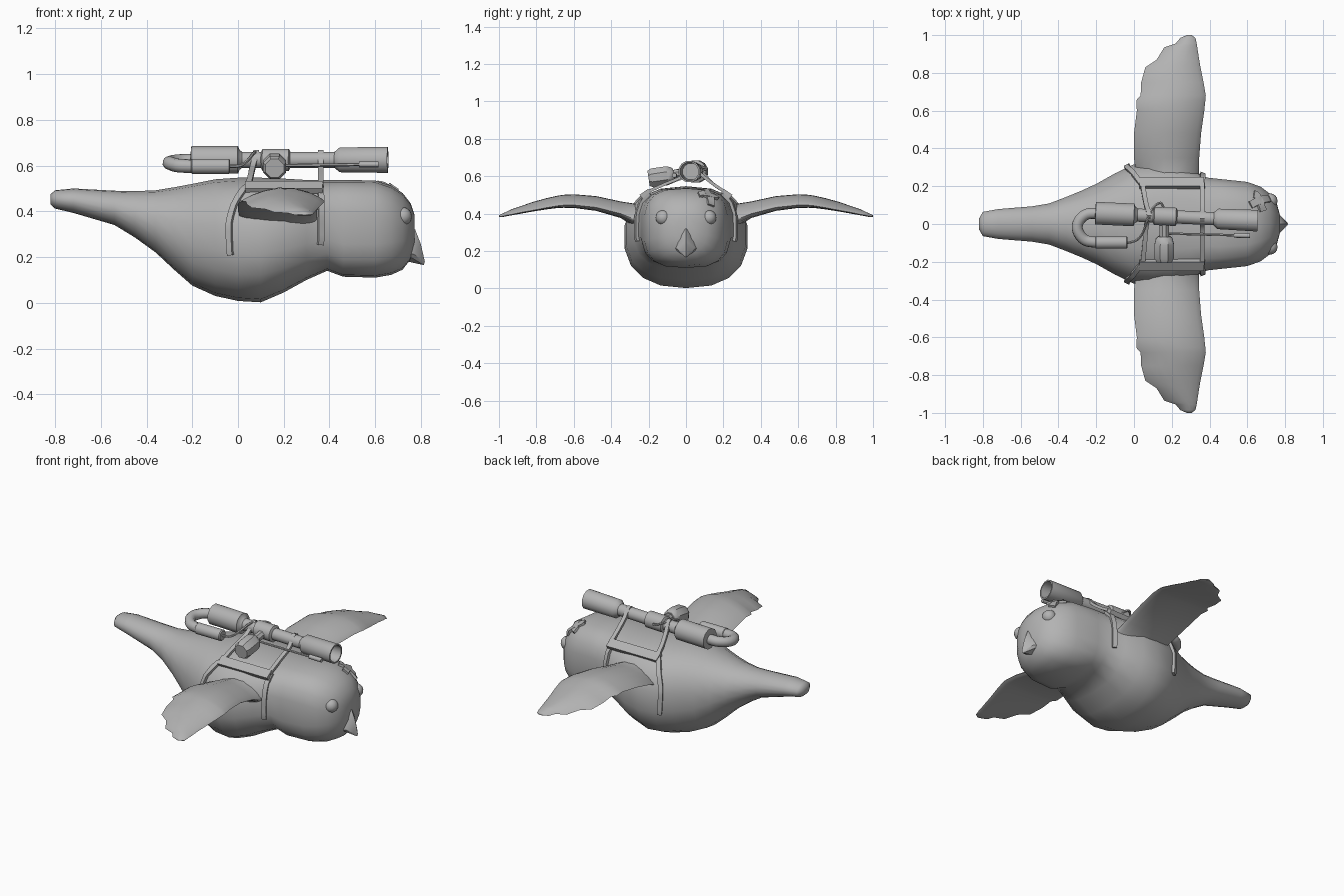
import bpy, bmesh, math
from mathutils import Vector
from mathutils.bvhtree import BVHTree

if "Cube" in bpy.data.objects:
    bpy.data.objects.remove(bpy.data.objects["Cube"])

grey = bpy.data.materials.new("plain_grey")
grey.diffuse_color = (0.45, 0.45, 0.45, 1)
grey.use_nodes = True
grey.node_tree.nodes["Principled BSDF"].inputs["Base Color"].default_value = grey.diffuse_color


def finish(name, bm, angle=50):
    bmesh.ops.recalc_face_normals(bm, faces=bm.faces)
    me = bpy.data.meshes.new(name)
    bm.to_mesh(me)
    bm.free()
    ob = bpy.data.objects.new(name, me)
    bpy.context.collection.objects.link(ob)
    me.materials.append(grey)
    bpy.ops.object.select_all(action='DESELECT')
    ob.select_set(True)
    bpy.context.view_layer.objects.active = ob
    bpy.ops.object.shade_smooth_by_angle(angle=math.radians(angle))
    return ob


def loft(name, rings, angle=50):
    """Skin a list of equal-length point rings and cap both ends."""
    bm = bmesh.new()
    vs = [[bm.verts.new(p) for p in r] for r in rings]
    n = len(vs[0])
    for a, b in zip(vs, vs[1:]):
        for i in range(n):
            j = (i + 1) % n
            bm.faces.new((a[i], a[j], b[j], b[i]))
    bm.faces.new(vs[0])
    bm.faces.new(vs[-1])
    return finish(name, bm, angle)


def circle(c, u, v, r, n):
    return [c + (u * math.cos(t) + v * math.sin(t)) * r
            for t in (2 * math.pi * (i + 0.5) / n for i in range(n))]


def lathe(name, a, b, profile, n=12):
    """Revolve (distance fraction, radius) pairs about the line a-b."""
    a, b = Vector(a), Vector(b)
    d = (b - a).normalized()
    u = d.cross(Vector((0, 0, 1))).normalized()
    v = u.cross(d)
    return loft(name, [circle(a.lerp(b, f), u, v, r, n) for f, r in profile], 40)


def smooth_path(pts, k=4):
    """Catmull-Rom interpolation through the points."""
    p = [Vector(q) for q in pts]
    p = [2 * p[0] - p[1]] + p + [2 * p[-1] - p[-2]]
    out = []
    for i in range(1, len(p) - 2):
        a, b, c, d = p[i - 1:i + 3]
        for s in range(k):
            t = s / k
            out.append(0.5 * (2 * b + (c - a) * t + (2 * a - 5 * b + 4 * c - d) * t * t
                              + (3 * b - a - 3 * c + d) * t ** 3))
    return out + [p[-2]]


def tangent(p, i):
    return (p[min(i + 1, len(p) - 1)] - p[max(i - 1, 0)]).normalized()


def tube(name, pts, r, n=10):
    p = smooth_path(pts)
    rings = []
    for i, c in enumerate(p):
        t = tangent(p, i)
        u = t.cross(Vector((0.05, 0.1, 1))).normalized()
        rings.append(circle(c, u, u.cross(t), r, n))
    return loft(name, rings)


def ribbon(name, pts, normals, width, thick):
    rings = []
    for i, c in enumerate(pts):
        t = tangent(pts, i)
        side = t.cross(normals[i]).normalized() * width / 2
        up = side.cross(t).normalized() * thick / 2
        rings.append([c + side + up, c - side + up, c - side - up, c + side - up])
    return loft(name, rings, 35)


# Body, head and tail: x, bottom, top, half width, squareness
stations = [
    (-.82, .43, .475, .03, 2), (-.80, .412, .492, .065, 2), (-.72, .393, .50, .08, 2),
    (-.54, .34, .49, .095, 2), (-.45, .285, .488, .11, 2), (-.36, .22, .492, .145, 2.1),
    (-.28, .145, .505, .178, 2.2), (-.20, .075, .52, .215, 2.3), (-.10, .03, .54, .272, 2.3),
    (0, .008, .547, .32, 2.4), (.10, .002, .547, .332, 2.4), (.20, .045, .543, .325, 2.5),
    (.30, .10, .537, .285, 2.7), (.39, .14, .536, .248, 2.9), (.46, .114, .537, .24, 3.1),
    (.60, .11, .535, .225, 3), (.67, .122, .512, .20, 2.7), (.72, .145, .48, .162, 2.5),
    (.755, .19, .435, .115, 2.3), (.772, .25, .385, .05, 2)]
N = 18
rings = []
for x, lo, hi, w, e in stations:
    ring = []
    for i in range(N):
        t = 2 * math.pi * (i + 0.5) / N
        c, s = math.cos(t), math.sin(t)
        ring.append((x, math.copysign(abs(c) ** (2 / e), c) * w,
                     (lo + hi) / 2 + math.copysign(abs(s) ** (2 / e), s) * (hi - lo) / 2))
    rings.append(ring)
body = loft("body", rings, 70)
me = body.data
skin = BVHTree.FromPolygons([v.co.copy() for v in me.vertices], [list(p.vertices) for p in me.polygons])


def on_skin(pts, lift):
    """Snap a smoothed path onto the body and return points with normals."""
    hits = [skin.find_nearest(p) for p in smooth_path(pts)]
    return [h[0] + h[1] * lift for h in hits], [h[1] for h in hits]


# Wings: y, trailing x, leading x, z, thickness (ragged feather edge)
wing = [
    (.18, .03, .36, .36, .22), (.27, .01, .345, .39, .13), (.35, 0, .345, .422, .09),
    (.48, 0, .355, .455, .08), (.60, .015, .372, .468, .074), (.655, .012, .378, .467, .07),
    (.68, .035, .38, .465, .067), (.75, .038, .368, .453, .06), (.83, .06, .352, .435, .05),
    (.87, .12, .345, .424, .043), (.935, .16, .335, .407, .032), (.955, .22, .332, .40, .026),
    (.985, .245, .325, .39, .018), (1.0, .28, .305, .387, .008)]
us = [0, .04, .14, .28, .45, .65, .82, .93, .98, 1]
loop = [(u, 1) for u in us] + [(u, -1) for u in us[-2:0:-1]]
for s, side in ((1, "left"), (-1, "right")):
    rings = []
    for y, xt, xl, z, t in wing:
        droop = .022 * min(1, (xl - xt) / .33)
        rings.append([(xt + (xl - xt) * u, s * y,
                       z - droop * (2 * u - 1) ** 2 + d * t / 2 * abs(math.sin(math.pi * u ** 1.15)) ** .7)
                      for u, d in loop])
    loft(side + "_wing", rings, 75)

    # Eyes
    bm = bmesh.new()
    bmesh.ops.create_uvsphere(bm, u_segments=16, v_segments=10, radius=.04)
    bmesh.ops.translate(bm, verts=bm.verts, vec=(.72, s * .122, .378))
    finish(side + "_eye", bm)

    # Harness: rear and front side straps, and top rail
    for nm, pts in (
            ("rear", [(.045, .21, .53), (.0, .27, .47), (-.04, .31, .38), (-.05, .33, .29), (-.045, .33, .2)]),
            ("front", [(.365, .2, .53), (.365, .25, .46), (.365, .27, .35), (.365, .27, .25)])):
        p, nn = on_skin([(x, s * y, z) for x, y, z in pts], .004)
        ribbon(f"{side}_{nm}_strap", p, nn, .026, .024)
    p, nn = on_skin([(x, s * .225, .515) for x in (.03, .2, .375)], .008)
    p = [Vector((q.x, s * .217, .505)) for q in p]
    ribbon(side + "_harness_rail", p, [Vector((0, s * .7, 1))] * len(p), .055, .028)

# Beak: hooked wedge
bm = bmesh.new()
for co in [(.74, 0, .345), (.775, 0, .32), (.80, 0, .255), (.817, 0, .18), (.812, 0, .165),
           (.76, 0, .18), (.72, 0, .185)] + [
           (x, s * y, z) for s in (1, -1)
           for x, y, z in ((.73, .068, .215), (.77, .05, .212), (.765, .03, .29), (.80, .02, .19))]:
    bm.verts.new(co)
bmesh.ops.convex_hull(bm, input=bm.verts)
finish("beak", bm, 30)

# Crossed patch on the head
for k, (a, b) in enumerate((((.615, .10), (.735, .155)), ((.655, .19), (.695, .07)))):
    pts = [(a[0] + (b[0] - a[0]) * f, a[1] + (b[1] - a[1]) * f, .55 - .06 * f * (k == 0) - .03) for f in (0, .5, 1)]
    p, nn = on_skin(pts, .005)
    ribbon(f"head_patch_{k + 1}", p, nn, .04, .014)


# Launcher, slightly skewed to the body axis
def axis(x, z=.625):
    return Vector((x, .048 - .047 * x, z))


def barrel(name, prof):
    a, b = prof[0][0], max(q[0] for q in prof)
    lathe(name, axis(a), axis(b), [((x - a) / (b - a), r) for x, r in prof])


barrel("rear_canister", [(-.205, .05), (-.203, .062), (0, .062), (.006, .045), (.02, .035)])
barrel("barrel", [(0, .036), (.45, .036)])
barrel("barrel_collar", [(.10, .034), (.108, .05), (.222, .05), (.23, .034)])
barrel("muzzle", [(.42, .034), (.445, .056), (.655, .059), (.655, .05), (.48, .045)])

# Return pipe and small canister
tube("return_pipe", [(-.19, .057, .622), (-.25, .052, .62), (-.292, .015, .615), (-.298, -.035, .61),
                     (-.26, -.085, .60), (-.19, -.098, .597)], .03)
lathe("small_canister", (-.205, -.098, .597), (-.035, -.098, .597),
      [(0, .03), (.02, .034), (.97, .034), (1, .028)])

# Side bulb with neck, hose and thin rod
lathe("side_bulb", (.16, -.065, .608), (.16, -.2, .588),
      [(0, .035), (.1, .048), (.3, .055), (.85, .055), (1, .044)], 8)
lathe("bulb_neck", (.16, .03, .622), (.16, -.08, .608), [(0, .026), (1, .026)], 8)
tube("hose", [(-.04, -.1, .597), (.01, -.088, .60), (.045, -.05, .625), (.07, .02, .655), (.10, .085, .65),
              (.14, .112, .64), (.16, .08, .63)], .007, 6)
tube("thin_rod", [(.15, -.05, .60), (.35, -.055, .602), (.55, -.06, .605)], .007, 6)
tube("rod_tip", [(.53, -.06, .605), (.57, -.061, .605), (.615, -.062, .605)], .013, 8)

# Cross straps carrying the launcher
for nm, x, lean in (("rear", .045, .035), ("front", .362, 0)):
    yc = axis(x).y
    pts = smooth_path([(x, -.215, .512), (x + lean * .3, -.12, .555), (x + lean * .6, yc - .05, .60),
                       (x + lean, yc, .66), (x + lean * .6, yc + .05, .61), (x + lean * .3, .15, .555),
                       (x, .215, .512)])
    nn = [Vector((1, 0, 0)).cross(tangent(pts, i)) for i in range(len(pts))]
    ribbon(nm + "_cross_strap", pts, nn, .024, .016)
